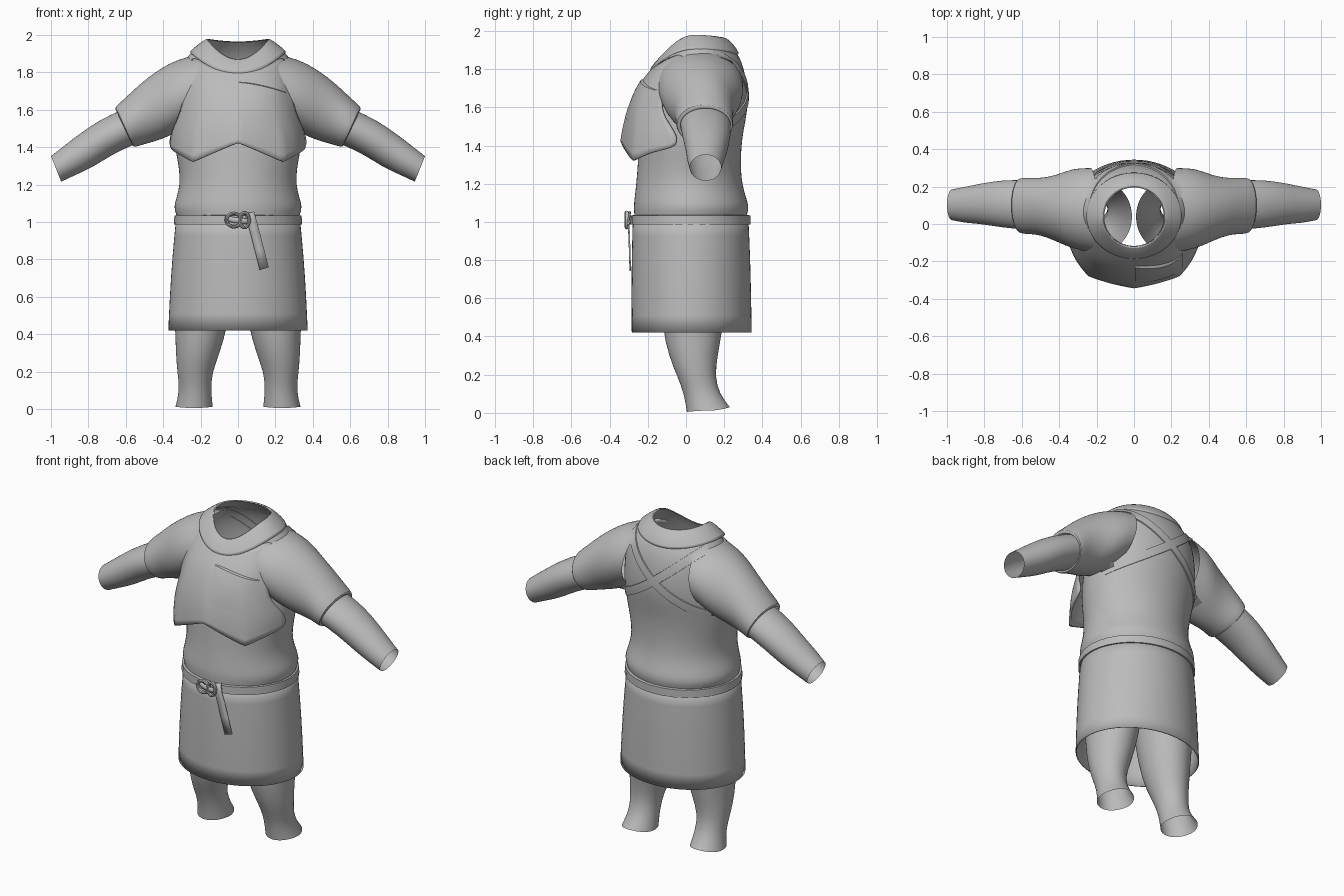
import bpy, bmesh, math
from mathutils import Vector
from mathutils.bvhtree import BVHTree

if "Cube" in bpy.data.objects:
    bpy.data.objects.remove(bpy.data.objects["Cube"])

GREY = (0.5, 0.5, 0.5, 1)
cloth = bpy.data.materials.new("plain grey")
cloth.use_nodes = True
cloth.diffuse_color = GREY
cloth.node_tree.nodes["Principled BSDF"].inputs["Base Color"].default_value = GREY
SEGS = 32


def finish(name, bm, subdivide=1, thickness=0, mirror=False):
    bmesh.ops.recalc_face_normals(bm, faces=bm.faces)
    mesh = bpy.data.meshes.new(name)
    bm.to_mesh(mesh)
    bm.free()
    obj = bpy.data.objects.new(name, mesh)
    bpy.context.collection.objects.link(obj)
    mesh.materials.append(cloth)
    if mirror:
        obj.modifiers.new("Mirror", 'MIRROR').use_clip = True
    if subdivide:
        sub = obj.modifiers.new("Smooth", 'SUBSURF')
        sub.levels = sub.render_levels = subdivide
    if thickness:
        mod = obj.modifiers.new("Thickness", 'SOLIDIFY')
        mod.thickness = thickness
        mod.offset = -1
    bpy.ops.object.select_all(action='DESELECT')
    obj.select_set(True)
    bpy.context.view_layer.objects.active = obj
    bpy.ops.object.shade_smooth_by_angle(angle=math.radians(40))
    return obj


def grid(rows, closed=False):
    """Skin a list of point rows with quads."""
    bm = bmesh.new()
    verts = [[bm.verts.new(p) for p in row] for row in rows]
    n = len(rows[0])
    for a, b in zip(verts, verts[1:]):
        for i in range(n if closed else n - 1):
            j = (i + 1) % n
            bm.faces.new((a[i], a[j], b[j], b[i]))
    return bm, verts


def ring(rx, front, back, z, z_side=None, z_back=None, cx=0):
    """Upright oval whose height may differ at the front, sides and back."""
    z_side = z if z_side is None else z_side
    z_back = z if z_back is None else z_back
    points = []
    for i in range(SEGS):
        a = math.tau * i / SEGS
        c = math.cos(a)
        end = z if c > 0 else z_back
        points.append((cx + rx * math.sin(a), (front + back) / 2 - c * (back - front) / 2,
                       z_side + (end - z_side) * c * c))
    return points


def arm_ring(ux, uz, lx, lz, front, back):
    """Oval across an arm from its upper to its lower outline."""
    points = []
    for i in range(SEGS):
        a = math.tau * i / SEGS
        k = (1 + math.cos(a)) / 2
        points.append((lx + (ux - lx) * k, (front + back) / 2 + math.sin(a) * (back - front) / 2,
                       lz + (uz - lz) * k))
    return points


def tube(name, rings, **options):
    return finish(name, grid(rings, closed=True)[0], **options)


def surface(*objects):
    """Evaluated surface of several objects, for laying bands on top."""
    deps = bpy.context.evaluated_depsgraph_get()
    bm = bmesh.new()
    for obj in objects:
        bm.from_mesh(obj.evaluated_get(deps).to_mesh())
    tree = BVHTree.FromBMesh(bm)
    bm.free()
    return tree


# Shirt body
torso = tube("shirt_body", [ring(*r) for r in (
    (.32, -.27, .31, 1.0), (.333, -.272, .322, 1.04), (.346, -.276, .332, 1.08),
    (.33, -.27, .315, 1.13), (.312, -.262, .295, 1.2), (.315, -.255, .288, 1.28),
    (.335, -.25, .29, 1.38), (.35, -.24, .3, 1.47), (.345, -.22, .324, 1.58),
    (.335, -.2, .324, 1.68), (.32, -.17, .312, 1.74, 1.81, 1.77),
    (.27, -.155, .29, 1.78, 1.89, 1.85), (.215, -.14, .245, 1.83, 1.945, 1.92),
    (.165, -.12, .2, 1.87, 1.98, 1.965))])

# Raised collar
tube("collar", [ring(*r) for r in (
    (.255, -.185, .272, 1.79, 1.905, 1.875), (.26, -.192, .282, 1.8, 1.915, 1.88),
    (.21, -.16, .252, 1.84, 1.953, 1.93), (.17, -.126, .205, 1.873, 1.982, 1.97),
    (.16, -.118, .196, 1.865, 1.975, 1.96))])

# Sleeves, forearms and legs
sleeve_rings = ((.2, 1.9, .26, 1.52, -.15, .3), (.32, 1.872, .34, 1.47, -.135, .3),
                (.42, 1.82, .42, 1.437, -.09, .258), (.53, 1.735, .49, 1.418, -.056, .245),
                (.61, 1.655, .535, 1.405, -.055, .248), (.665, 1.61, .562, 1.397, -.05, .246),
                (.65, 1.595, .562, 1.415, -.03, .235))
forearm_rings = ((.62, 1.6, .54, 1.42, -.03, .235), (.74, 1.547, .67, 1.363, -.02, .236),
                 (.86, 1.462, .77, 1.295, 0, .217), (.93, 1.407, .87, 1.25, .005, .2),
                 (1, 1.352, .945, 1.215, .02, .185))
leg_rings = ((.17, -.15, .23, .75, .75, .75, .18), (.142, -.125, .195, .45, .45, .45, .195),
             (.118, -.092, .165, .3, .3, .3, .215), (.092, -.045, .152, .19, .19, .19, .232),
             (.084, -.01, .175, .1, .1, .1, .228), (.1, .004, .23, .005, .012, .03, .235))
sleeves = []
for side, sign in (("left", 1), ("right", -1)):
    def flip(points):
        return [(sign * x, y, z) for x, y, z in points]
    sleeves.append(tube(side + "_sleeve", [flip(arm_ring(*r)) for r in sleeve_rings]))
    tube(side + "_forearm", [flip(arm_ring(*r)) for r in forearm_rings])
    tube(side + "_leg", [flip(ring(*r)) for r in leg_rings])

# Skirt and belt
tube("skirt", [ring(*r) for r in (
    (.375, -.286, .346, .42), (.367, -.288, .343, .6), (.353, -.286, .338, .82),
    (.332, -.28, .328, 1.03))], thickness=.006)
tube("belt", [ring(*r) for r in (
    (.33, -.275, .325, .985), (.343, -.289, .337, .986), (.34, -.289, .337, 1.034),
    (.325, -.27, .32, 1.036))], subdivide=0)

# Breastplate: rows from hem to collar, columns from centre to flank
bm, verts = grid((
    ((0, -.345, 1.425), (.13, -.32, 1.37), (.245, -.28, 1.32), (.33, -.18, 1.37), (.37, -.03, 1.39)),
    ((0, -.333, 1.5), (.13, -.315, 1.49), (.24, -.268, 1.47), (.318, -.19, 1.47), (.365, -.06, 1.48)),
    ((0, -.3, 1.62), (.12, -.285, 1.62), (.2, -.25, 1.62), (.25, -.215, 1.61), (.3, -.15, 1.59)),
    ((0, -.248, 1.73), (.1, -.235, 1.73), (.18, -.205, 1.74), (.235, -.165, 1.75), (.288, -.1, 1.74)),
    ((0, -.175, 1.81), (.09, -.162, 1.82), (.15, -.13, 1.84), (.21, -.07, 1.87), (.262, .01, 1.885))))
crease = bm.edges.layers.float.new("crease_edge")
for column in (0, 2):
    for row in range(2):
        bm.edges.get((verts[row][column], verts[row + 1][column]))[crease] = .7
plate = finish("breastplate", bm, subdivide=2, thickness=.012, mirror=True)

# Overlapping flap on the left chest
tree = surface(plate)
rows = []
for i in range(9):
    t = i / 8
    row = []
    for j in range(13):
        s = j / 12
        x = .005 + .255 * s
        z = 1.745 - .055 * s ** 1.5 - .2 * (1 - t)
        hit = tree.ray_cast(Vector((x, -1, z)), Vector((0, 1, 0)))[0]
        lift = .002 + .012 * t * math.sin(math.pi * (.15 + .7 * s))
        row.append(hit + Vector((0, -lift, 0)))
    rows.append(row)
rows.append([p + Vector((0, .016, .004)) for p in rows[-1]])
finish("chest_flap", grid(rows)[0], subdivide=0)

# Two straps crossing the back
tree = surface(torso, *sleeves)
for side, sign in (("left", 1), ("right", -1)):
    start, end = Vector((.25 * sign, 0, 1.885)), Vector((-.335 * sign, 0, 1.47))
    along = (end - start).normalized()
    across = Vector((-along.z, 0, along.x))
    rows = []
    for i in range(33):
        t = i / 32
        centre = start.lerp(end, t) - Vector((0, 0, .03 * math.sin(math.pi * t)))
        row = []
        for offset, lift in ((-.026, -.004), (-.025, .008), (0, .009), (.025, .008), (.026, -.004)):
            origin = centre + across * offset + Vector((0, 1, 0))
            hit, normal, _, _ = tree.ray_cast(origin, Vector((0, -1, 0)))
            if hit:
                row.append(hit + Vector((0, lift, 0)))
        if len(row) == 5:
            rows.append(row)
    finish(side + "_back_strap", grid(rows)[0], subdivide=0)


# Belt buckle, knot loop and hanging end
def bent_strip(name, path, width, thickness):
    rows = []
    for i, p in enumerate(path):
        p = Vector(p)
        step = Vector(path[min(i + 1, len(path) - 1)]) - Vector(path[max(i - 1, 0)])
        side = Vector((step.z, 0, -step.x)).normalized() * width / 2
        rows.append([p - side, p + side])
    return finish(name, grid(rows)[0], subdivide=0, thickness=thickness)


bent_strip("belt_end", ((.062, -.297, 1.05), (.075, -.306, 1.0), (.092, -.302, .94),
                        (.115, -.299, .85), (.14, -.296, .75)), .05, .008)
bent_strip("buckle_tongue", ((-.07, -.297, 1.02), (-.02, -.315, 1.01), (.03, -.318, 1.005),
                             (.08, -.3, 1.0)), .03, .012)
for name, cx, rx, rz in (("buckle_frame", -.022, .04, .036), ("belt_loop", .035, .025, .04)):
    rows = []
    for i in range(20):
        a = math.tau * i / 20
        rows.append([(cx + (rx + .009 * math.cos(b)) * math.cos(a), -.31 + .011 * math.sin(b),
                      1.01 + (rz + .009 * math.cos(b)) * math.sin(a))
                     for b in (math.tau * k / 8 for k in range(8))])
    finish(name, grid(rows + rows[:1], closed=True)[0], subdivide=0)
